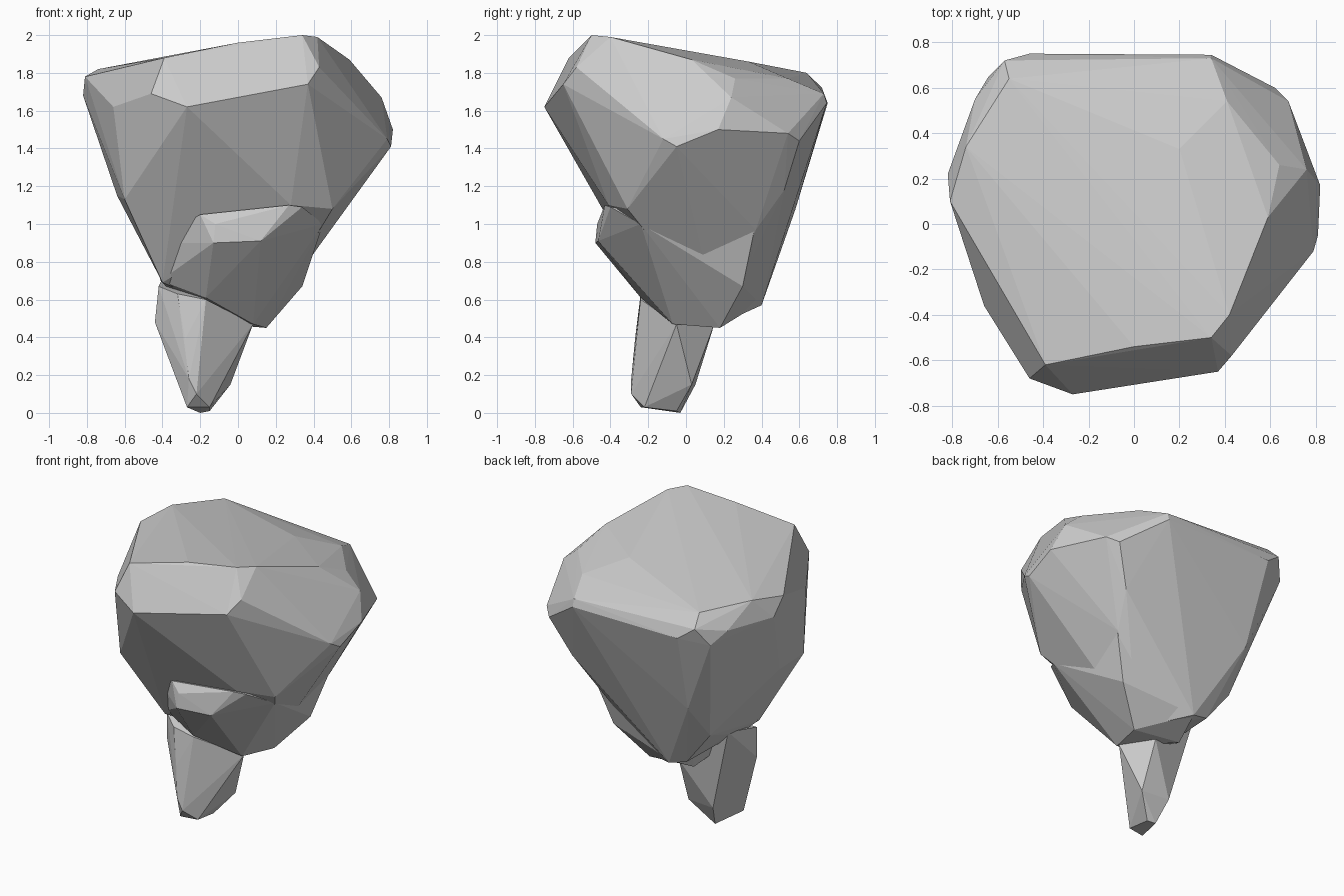
import bpy, bmesh


def hull(name, pts):
    """Flat-faceted convex chunk of rock wrapped around a few corner points."""
    bm = bmesh.new()
    for p in pts:
        bm.verts.new(p)
    bmesh.ops.convex_hull(bm, input=bm.verts[:])
    bmesh.ops.delete(bm, geom=[v for v in bm.verts if not v.link_faces], context='VERTS')
    bmesh.ops.recalc_face_normals(bm, faces=bm.faces[:])
    me = bpy.data.meshes.new(name)
    bm.to_mesh(me)
    bm.free()
    ob = bpy.data.objects.new(name, me)
    bpy.context.collection.objects.link(ob)
    return ob


# Wide head with the sloping top
rock = hull("rock", [
    # sloping top
    (.34, -.5, 2), (.42, -.4, 1.99), (0, -.54, 1.96), (-.39, -.62, 1.88),
    (-.74, .34, 1.82), (-.55, .64, 1.8), (.2, .33, 1.86),
    (.59, .03, 1.87), (.64, .26, 1.77), (.41, .54, 1.77), (.34, .73, 1.69),
    # front brow
    (-.27, -.75, 1.62), (.37, -.65, 1.74), (-.46, -.68, 1.69), (.43, -.58, 1.83),
    # right side
    (.79, -.12, 1.45), (.81, -.05, 1.41), (.82, .17, 1.5), (.76, .24, 1.67),
    (.68, .54, 1.48), (.62, .6, 1.44), (.5, .52, 1.18),
    # back
    (.34, .745, 1.64), (-.46, .75, 1.64), (-.57, .72, 1.72), (-.64, .65, 1.6),
    (-.42, .58, 1.08),
    # left side
    (-.7, .55, 1.68), (-.82, .22, 1.68), (-.81, .1, 1.78), (-.66, -.36, 1.62),
    (-.67, .1, 1.3), (-.64, -.1, 1.15), (-.6, -.42, 1.13),
    # underside
    (.5, -.31, 1.08), (.28, -.41, 1.1), (-.18, -.42, 1.06), (.44, .37, .97),
    (-.15, .4, .57), (-.27, .38, .6), (-.45, .38, .83), (.13, .18, .47),
    (-.4, .1, .72), (-.4, -.22, .69),
])

# Tapering middle with the small front ledge
middle = hull("middle", [
    (-.2, -.43, 1.05), (.27, -.43, 1.1), (-.13, -.48, .9), (.12, -.465, .91),
    (-.12, -.47, 1.0), (.34, -.4, 1.09), (.45, -.24, 1.0), (.435, .36, .96),
    (.34, .3, .67), (.15, .18, .45), (.08, -.07, .47), (-.2, .2, .48),
    (-.16, .39, .58), (-.41, -.19, .7), (-.17, -.24, .61), (-.46, -.2, .9),
    (-.3, .4, .9),
])

# Narrow foot
foot = hull("foot", [
    (-.27, -.24, .03), (-.2, -.03, 0), (-.15, -.05, .01), (-.15, -.22, .03),
    (-.26, -.29, .18), (-.22, -.29, .1), (-.04, .03, .15), (-.24, .05, .15),
    (-.44, -.14, .48), (-.42, -.17, .67), (-.28, -.27, .39), (-.17, -.24, .6),
    (-.32, -.24, .63), (.08, -.05, .47), (-.39, .1, .73), (-.05, .15, .47),
])

# Fuse the chunks into a single rock
bpy.context.view_layer.objects.active = rock
for part in (middle, foot):
    mod = rock.modifiers.new("join", 'BOOLEAN')
    mod.operation = 'UNION'
    mod.solver = 'EXACT'
    mod.object = part
    bpy.ops.object.modifier_apply(modifier=mod.name)
    bpy.data.objects.remove(part)
